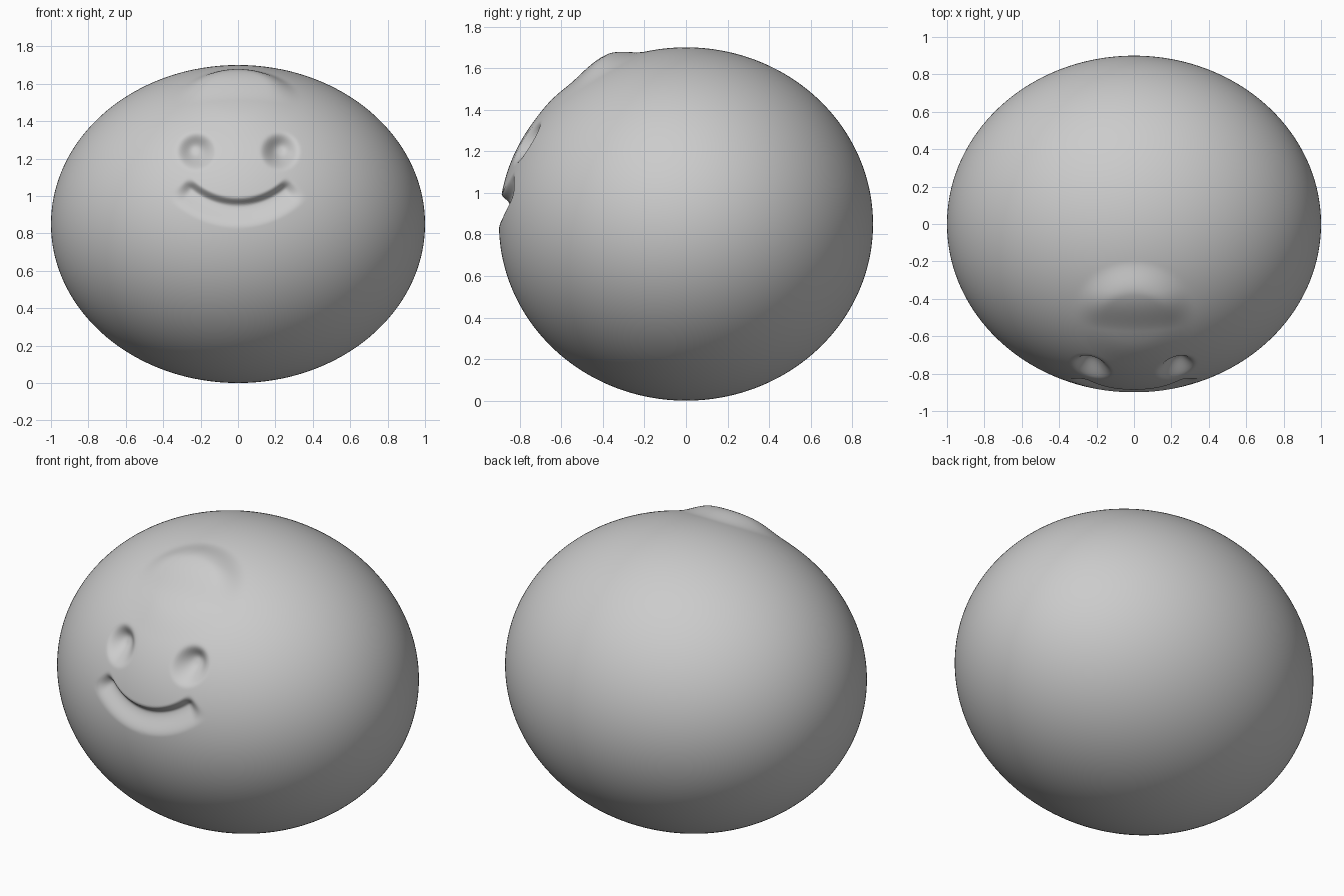
import bpy, bmesh, math
from mathutils import Vector, Matrix

cube = bpy.data.objects.get("Cube")
if cube:
    bpy.data.objects.remove(cube, do_unlink=True)

# Single plain grey
grey = bpy.data.materials.new("plain_grey")
grey.use_nodes = True
colour = (0.6, 0.6, 0.6, 1)
grey.diffuse_color = colour
grey.node_tree.nodes["Principled BSDF"].inputs["Base Color"].default_value = colour

HALF = Vector((1.0, 0.9, 0.85))
FOREHEAD = Vector((0, -0.5, 1.55))


def smooth(t):
    t = max(0.0, min(1.0, t))
    return t * t * (3 - 2 * t)


def eye_depth(p):
    """Round dents, mirrored across the middle."""
    r = math.hypot(abs(p.x) - 0.225, p.z - 1.24)
    return 0.075 * smooth((0.11 - r) / 0.1)


def smile_depth(p):
    """Curved groove: sharp upper lip, gentle lower slope, rounded ends."""
    radius, end = 0.40, 0.74
    dz = 1.345 - p.z
    angle = abs(math.atan2(p.x, dz))
    d = math.hypot(p.x, dz) - radius
    across = smooth((d + 0.05) / 0.05) if d < 0 else smooth((0.12 - d) / 0.12)
    past_end = max(0.0, angle - end + 0.08) * radius
    return 0.045 * across * smooth(1 - past_end / 0.07)


def brow_height(p):
    """Raised round forehead, strongest along its upper rim."""
    off = p - FOREHEAD
    rise = (off.y + off.z) * 0.707
    fade = 0.12 + 0.88 * smooth((rise + 0.08) / 0.24)
    return 0.042 * smooth((0.33 - off.length) / 0.17) * fade


# Ellipsoid with its dense pole at the face
bm = bmesh.new()
bmesh.ops.create_uvsphere(bm, u_segments=256, v_segments=260, radius=1,
                          matrix=Matrix.Rotation(math.pi / 2, 4, 'X'))
for v in bm.verts:
    unit = v.co.copy()
    normal = Vector([unit[i] / HALF[i] for i in range(3)]).normalized()
    p = Vector([unit[i] * HALF[i] for i in range(3)]) + Vector((0, 0, HALF.z))
    v.co = p
    if p.y < 0:
        v.co += normal * brow_height(p)
        v.co.y += max(eye_depth(p), smile_depth(p))

mesh = bpy.data.meshes.new("smiling_head")
bm.to_mesh(mesh)
bm.free()
mesh.materials.append(grey)
mesh.shade_smooth()
head = bpy.data.objects.new("smiling_head", mesh)
bpy.context.collection.objects.link(head)
